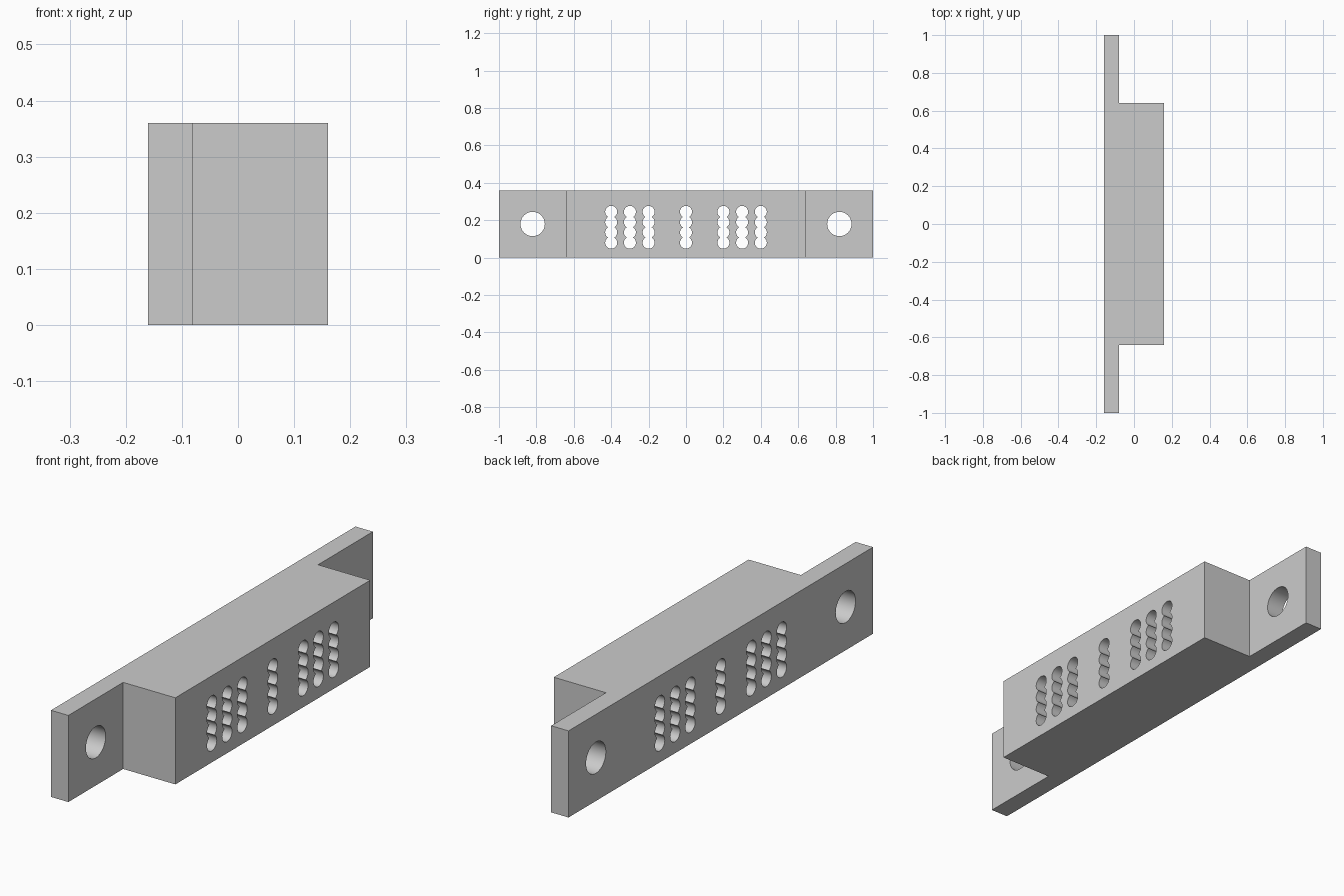
import bpy, bmesh
from math import sin, cos, asin, pi

cube = bpy.data.objects.get("Cube")
if cube:
    bpy.data.objects.remove(cube, do_unlink=True)

HEIGHT = 0.36
STEP_X = -0.08
HALF_X = 0.16
BLOCK_Y = 0.64

grey = bpy.data.materials.new("light_grey")
grey.use_nodes = True
grey.diffuse_color = (0.6, 0.6, 0.6, 1)
grey.node_tree.nodes["Principled BSDF"].inputs["Base Color"].default_value = (0.6, 0.6, 0.6, 1)


def extrude_profile(name, points, offset):
    """Make a solid by extruding a closed 3D outline along offset."""
    bm = bmesh.new()
    face = bm.faces.new([bm.verts.new(p) for p in points])
    new = bmesh.ops.extrude_face_region(bm, geom=[face], use_keep_orig=True)["geom"]
    verts = [v for v in new if isinstance(v, bmesh.types.BMVert)]
    bmesh.ops.translate(bm, vec=offset, verts=verts)
    bmesh.ops.recalc_face_normals(bm, faces=bm.faces)
    mesh = bpy.data.meshes.new(name)
    bm.to_mesh(mesh)
    bm.free()
    mesh.materials.append(grey)
    obj = bpy.data.objects.new(name, mesh)
    bpy.context.collection.objects.link(obj)
    return obj


def hole_cutter(name, y, z, radius, count=1, spacing=0.0, steps=20):
    """Column of overlapping round holes, cut along x."""
    cusp = asin(spacing / 2 / radius) if count > 1 else pi / 2
    side = []
    for i in range(count):
        low = -pi / 2 if i == 0 else -cusp
        high = pi / 2 if i == count - 1 else cusp
        for k in range(steps):
            a = low + (high - low) * k / steps
            side.append((radius * cos(a), z + i * spacing + radius * sin(a)))
    side.append((0, z + (count - 1) * spacing + radius))
    outline = side + [(-dy, h) for dy, h in side[-2:0:-1]]
    obj = extrude_profile(name, [(-0.3, y + dy, h) for dy, h in outline], (0.6, 0, 0))
    obj.hide_render = True
    return obj


# Stepped body: thin flange with a thick central block
half = [(-HALF_X, 1), (STEP_X, 1), (STEP_X, BLOCK_Y), (HALF_X, BLOCK_Y)]
plan = half + [(x, -y) for x, y in reversed(half)]
body = extrude_profile("mounting_block", [(x, y, 0) for x, y in plan], (0, 0, HEIGHT))

# Screw holes in the flange ends, scalloped vents through the block
cutters = [hole_cutter("screw_hole", y, HEIGHT / 2, 0.065) for y in (-0.82, 0.82)]
for y in (-0.4, -0.3, -0.2, 0, 0.2, 0.3, 0.4):
    cutters.append(hole_cutter("vent_slot", y, 0.08, 0.032, count=4, spacing=0.055))

bpy.ops.object.select_all(action='DESELECT')
body.select_set(True)
bpy.context.view_layer.objects.active = body
for cutter in cutters:
    mod = body.modifiers.new(cutter.name, 'BOOLEAN')
    mod.operation = 'DIFFERENCE'
    mod.solver = 'EXACT'
    mod.object = cutter
    bpy.ops.object.modifier_apply(modifier=mod.name)
for cutter in cutters:
    bpy.data.objects.remove(cutter, do_unlink=True)

# Smooth hole walls, sharp block edges
bpy.ops.object.shade_smooth_by_angle(angle=pi / 6)
